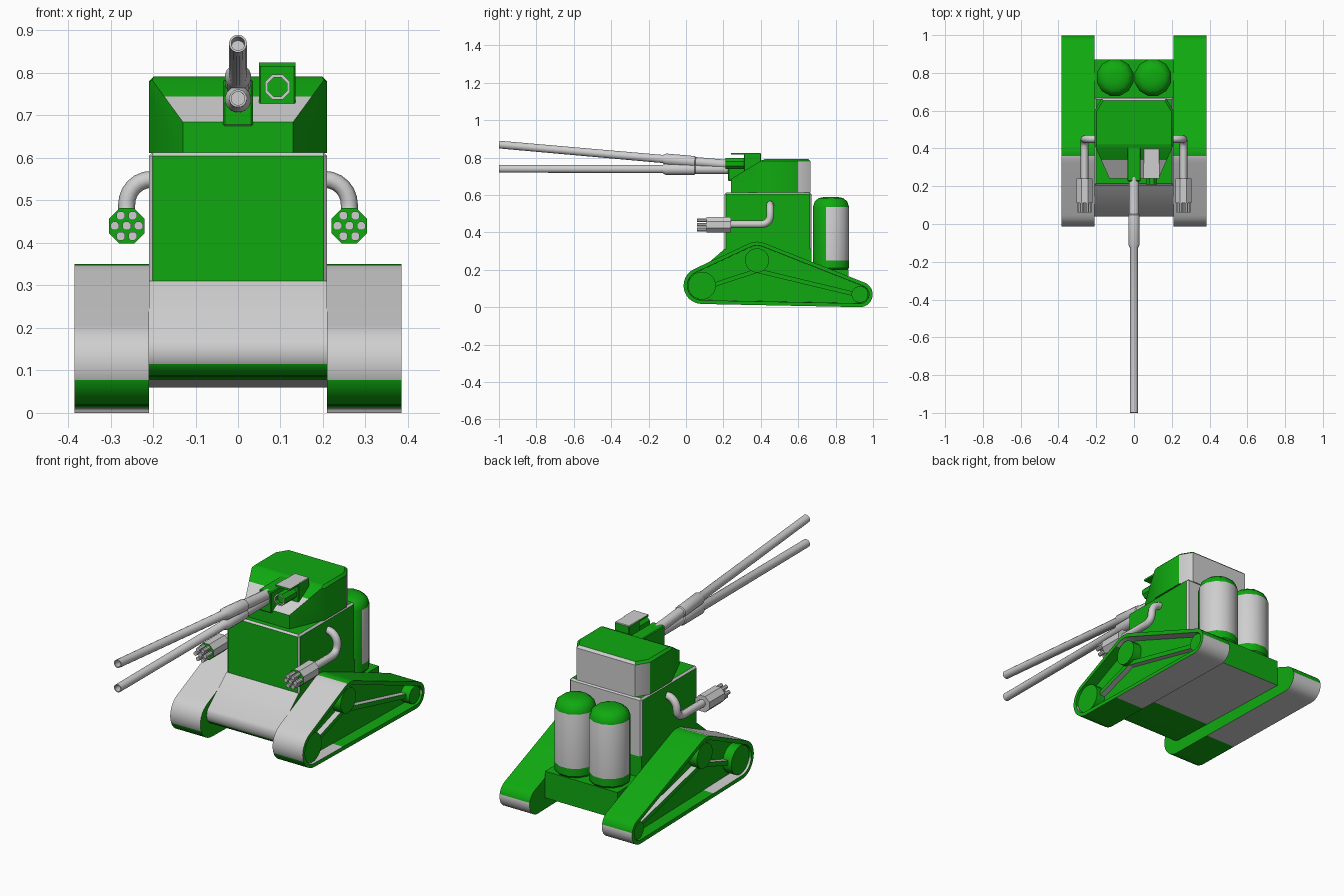
import bpy, bmesh, math
from mathutils import Vector, geometry

if "Cube" in bpy.data.objects:
    bpy.data.objects.remove(bpy.data.objects["Cube"])


def material(name, rgb):
    m = bpy.data.materials.new(name)
    m.use_nodes = True
    m.diffuse_color = (*rgb, 1)
    m.node_tree.nodes["Principled BSDF"].inputs["Base Color"].default_value = (*rgb, 1)
    return m


MATS = [material("green_paint", (0.005, 0.4, 0.005)),
        material("light_grey_metal", (0.62, 0.62, 0.62))]
GREEN, GREY = 0, 1


def finish(bm, name, rule, cuts=()):
    """Cut colour borders, paint faces by rule(centre, normal) and make the object."""
    for co, no in cuts:
        bmesh.ops.bisect_plane(bm, geom=bm.verts[:] + bm.edges[:] + bm.faces[:],
                               plane_co=co, plane_no=no)
    bmesh.ops.recalc_face_normals(bm, faces=bm.faces)
    for f in bm.faces:
        f.material_index = rule(f.calc_center_median(), f.normal) if callable(rule) else rule
    mesh = bpy.data.meshes.new(name)
    bm.to_mesh(mesh)
    bm.free()
    for m in MATS:
        mesh.materials.append(m)
    mesh.shade_smooth()
    mesh.set_sharp_from_angle(angle=math.radians(32))
    obj = bpy.data.objects.new(name, mesh)
    bpy.context.collection.objects.link(obj)
    return obj


def prism(points, depth):
    """Closed polygon of 3D points pushed along a depth vector."""
    bm = bmesh.new()
    base = bm.faces.new([bm.verts.new(p) for p in points])
    ext = bmesh.ops.extrude_face_region(bm, geom=[base], use_keep_orig=True)
    bmesh.ops.translate(bm, vec=depth,
                        verts=[v for v in ext["geom"] if isinstance(v, bmesh.types.BMVert)])
    bmesh.ops.recalc_face_normals(bm, faces=bm.faces)
    return bm


def box(name, x, y, z, rule, bevel=0):
    bm = prism([(x[0], y[0], z[0]), (x[1], y[0], z[0]), (x[1], y[1], z[0]), (x[0], y[1], z[0])],
               Vector((0, 0, z[1] - z[0])))
    if bevel:
        bmesh.ops.bevel(bm, geom=bm.edges[:], offset=bevel, segments=1, affect="EDGES")
    return finish(bm, name, rule)


def lathe(name, a, b, profile, rule, sides=12):
    """Turn (distance, radius) steps around the axis from a to b."""
    a, b = Vector(a), Vector(b)
    axis = (b - a).normalized()
    turn = axis.to_track_quat("Z", "Y")
    bm = bmesh.new()
    rings = []
    for d, r in profile:
        rings.append([bm.verts.new(a + axis * d + turn @ Vector(
            (r * math.cos(t), r * math.sin(t), 0)))
            for t in (math.tau * (i + 0.5) / sides for i in range(sides))])
    for lo, hi in zip(rings, rings[1:]):
        for i in range(sides):
            j = (i + 1) % sides
            bm.faces.new((lo[i], lo[j], hi[j], hi[i]))
    bm.faces.new(rings[0])
    bm.faces.new(rings[-1])
    return finish(bm, name, rule)


def rod(name, a, b, r, rule, sides=12):
    return lathe(name, a, b, [(0, r), ((Vector(b) - Vector(a)).length, r)], rule, sides)


def belt_rule(c, n):
    if abs(n.x) > 0.5:
        return GREEN
    if n.z > 0.15 or (n.y < -0.5 and c.z > 0.08):
        return GREY if c.y < 0.37 else GREEN
    return GREEN if c.y < 0.32 else GREY


# Tracks: belt wrapped round three wheels, with a sunken outer side
WHEELS = [(0.085, 0.115, 0.098, 0.075), (0.38, 0.25, 0.1, 0.065), (0.93, 0.068, 0.068, 0.045)]
ring = [(y + r * math.cos(t), z + r * math.sin(t)) for y, z, r, _ in WHEELS
        for t in (math.tau * i / 32 for i in range(32))]
outline = [ring[i] for i in geometry.convex_hull_2d([Vector(p) for p in ring])]
split_mid = [((0, 0.32, 0), (0, 1, 0))]

for side, s in (("left", 1), ("right", -1)):
    bm = prism([(s * 0.21, y, z) for y, z in outline], Vector((s * 0.175, 0, 0)))
    outer = [f for f in bm.faces if f.normal.x * s > 0.9]
    bmesh.ops.inset_individual(bm, faces=outer, thickness=0.02)
    bmesh.ops.inset_individual(bm, faces=outer, thickness=0.001, depth=-0.06)
    finish(bm, side + "_track", belt_rule, split_mid)

    for i, (y, z, _, r) in enumerate(WHEELS):
        rod(f"{side}_track_wheel_{i + 1}", (s * 0.32, y, z), (s * 0.375, y, z), r, GREEN, 16)
    # Braces between the wheels
    for i, (p, q) in enumerate((((0.12, 0.11), (0.38, 0.195)), ((0.38, 0.195), (0.9, 0.07)))):
        bm = prism([(s * 0.32, p[0], p[1] - 0.012), (s * 0.32, q[0], q[1] - 0.012),
                    (s * 0.32, q[0], q[1] + 0.012), (s * 0.32, p[0], p[1] + 0.012)],
                   Vector((s * 0.035, 0, 0)))
        finish(bm, f"{side}_track_brace_{i + 1}", lambda c, n: GREEN if abs(n.x) > 0.5 else GREY)

    # Side arm: bent pipe from the body to a rotary gun
    curve = bpy.data.curves.new(side + "_arm_pipe", "CURVE")
    curve.dimensions = "3D"
    curve.bevel_depth = 0.02
    curve.bevel_resolution = 2
    curve.resolution_u = 6
    path = curve.splines.new("BEZIER")
    stops = [((0.2, 0.45, 0.55), (0.04, 0, 0)), ((0.262, 0.45, 0.49), (0, 0, -0.03)),
             ((0.262, 0.4, 0.443), (0, -0.03, 0)), ((0.262, 0.23, 0.443), (0, -0.03, 0))]
    path.bezier_points.add(len(stops) - 1)
    for bp, (co, tan) in zip(path.bezier_points, stops):
        co, tan = Vector((co[0] * s, *co[1:])), Vector((tan[0] * s, *tan[1:]))
        bp.co, bp.handle_left, bp.handle_right = co, co - tan, co + tan
    curve.materials.append(MATS[GREY])
    bpy.context.collection.objects.link(bpy.data.objects.new(side + "_arm_pipe", curve))

    gx, gz = s * 0.262, 0.44
    rod(side + "_rotary_gun_body", (gx, 0.24, gz), (gx, 0.11, gz), 0.045,
        lambda c, n: GREEN if n.y < -0.5 else GREY, 8)
    for i in range(7):
        t, d = math.tau * i / 6, 0.028 if i < 6 else 0
        x, z = gx + d * math.cos(t), gz + d * math.sin(t)
        rod(f"{side}_rotary_barrel_{i + 1}", (x, 0.12, z), (x, 0.06, z), 0.011, GREY, 8)

    # Rear tanks: tapered base, barrel and domed cap
    def tank_rule(c, n):
        return GREY if 0.25 < c.z < 0.53 and n.y > -0.1 else GREEN
    lathe(side + "_rear_tank", (s * 0.1, 0.775, 0.19), (s * 0.1, 0.775, 0.6),
          [(0, 0.085), (0.02, 0.1), (0.06, 0.1), (0.345, 0.1), (0.375, 0.09),
           (0.393, 0.068), (0.4, 0.03)], tank_rule, 12)


# Lower hull: rounded nose, sloped front plate and rear deck
nose = [(0.1 + 0.06 * math.cos(t), 0.145 + 0.06 * math.sin(t))
        for t in (math.radians(270 - 15 * i) for i in range(9))]
hull = nose + [(0.205, 0.31), (0.67, 0.31), (0.67, 0.2), (0.87, 0.2), (0.87, 0.06)]


def hull_rule(c, n):
    if n.z < -0.6:
        return GREEN if c.y < 0.35 else GREY
    return GREY if n.y < -0.3 else GREEN


bm = prism([(-0.21, y, z) for y, z in hull], Vector((0.42, 0, 0)))
finish(bm, "lower_hull", hull_rule, split_mid)


# Upper body with thin grey chamfers and a grey rear wall
def shell_rule(c, n):
    return GREEN if max(map(abs, n)) > 0.95 and n.y < 0.9 else GREY


box("upper_body", (-0.21, 0.21), (0.205, 0.67), (0.3, 0.613), shell_rule, 0.009)

# Turret: tapered plan cut by a sloping front plate
plan = [(0.13, 0.24), (0.21, 0.42), (0.21, 0.6), (0.17, 0.665)]
plan += [(-x, y) for x, y in reversed(plan)]
bm = prism([(x, y, 0.612) for x, y in plan], Vector((0, 0, 0.18)))
slope = Vector((0, -0.1, 0.16)).normalized()
cut = bmesh.ops.bisect_plane(bm, geom=bm.verts[:] + bm.edges[:] + bm.faces[:],
                             plane_co=(0, 0.24, 0.685), plane_no=slope, clear_outer=True)
bmesh.ops.holes_fill(bm, edges=[e for e in bm.edges if e.is_boundary])
bmesh.ops.recalc_face_normals(bm, faces=bm.faces)
rim = [e for e in bm.edges if all(v.co.z > 0.78 for v in e.verts)]
bmesh.ops.bevel(bm, geom=rim, offset=0.012, segments=1, affect="EDGES")


def turret_rule(c, n):
    if n.dot(slope) > 0.98:
        return GREY if c.z < 0.745 else GREEN
    return GREY if n.y > 0.4 else GREEN


finish(bm, "turret", turret_rule, [((0, 0, 0.745), (0, 0, 1))])

# Gun mount and twin long barrels with sleeves and hollow muzzles
box("gun_mount", (-0.035, 0.035), (0.225, 0.41), (0.675, 0.785),
    lambda c, n: GREY if n.z < -0.5 else GREEN, 0.004)
for name, back, tip in (("lower", 0.737, 0.74), ("upper", 0.755, 0.869)):
    a, b = Vector((0, 0.3, back)), Vector((0, -0.999, tip))
    end = (b - a).length
    lathe(name + "_gun_barrel", a, b,
          [(0, 0.026), (0.25, 0.026), (0.255, 0.031), (0.41, 0.031), (0.425, 0.022),
           (end, 0.021), (end, 0.016), (end - 0.1, 0.016)], GREY, 16)

# Sight: hooded box with a short lens tube
box("sight_box", (0.05, 0.135), (0.31, 0.4), (0.71, 0.825),
    lambda c, n: GREY if n.z > 0.5 else GREEN, 0.003)
box("sight_hood", (0.05, 0.135), (0.24, 0.32), (0.815, 0.825),
    lambda c, n: GREY if n.z > 0.5 else GREEN)
lathe("sight_lens", (0.093, 0.32, 0.767), (0.093, 0.21, 0.767),
      [(0, 0.032), (0.11, 0.032), (0.11, 0.024), (0.09, 0.024)],
      lambda c, n: GREY if n.y < -0.5 and c.y < 0.22 else GREEN, 8)
